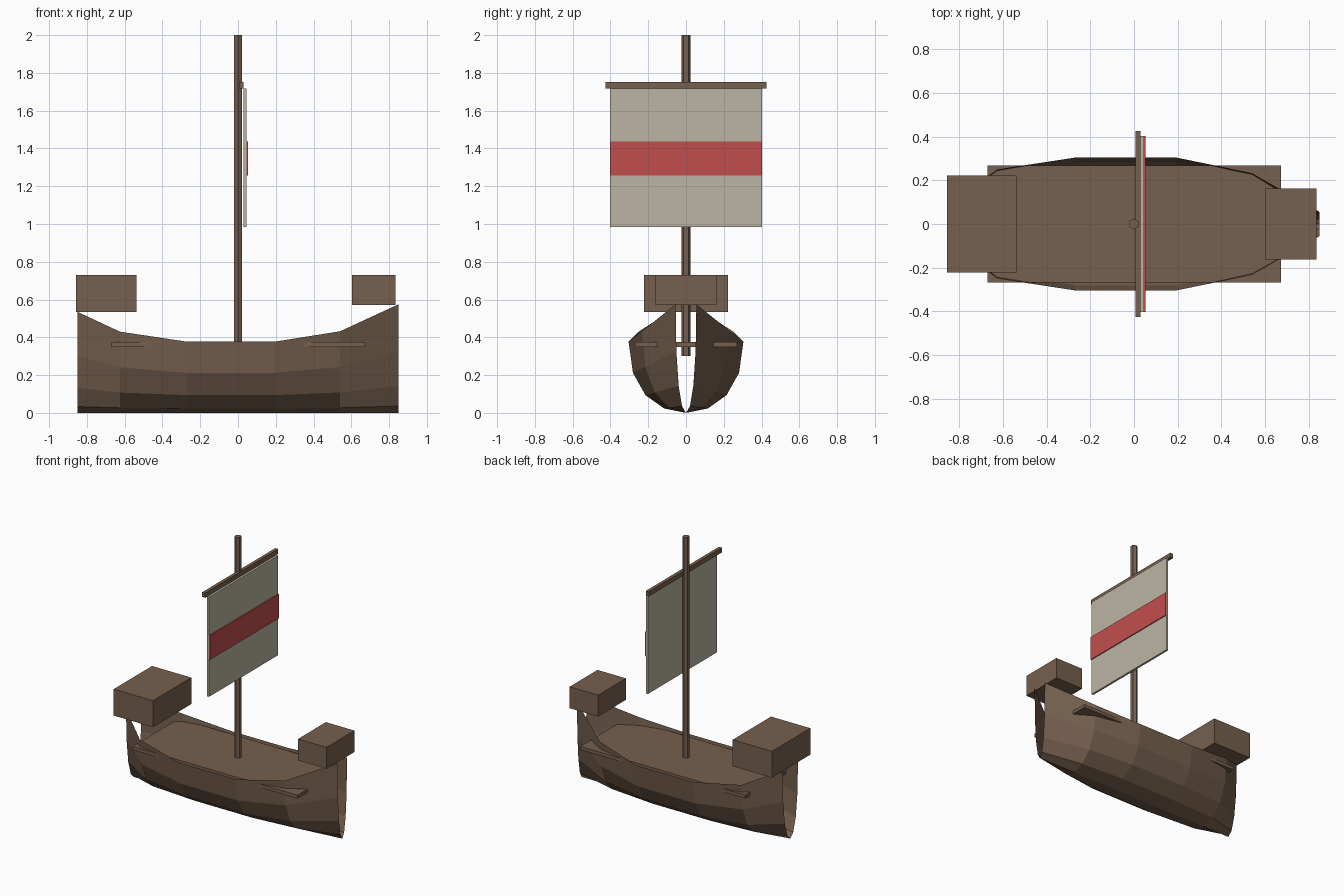
import bpy
import bmesh
from math import sin, pi

if "Cube" in bpy.data.objects:
    bpy.data.objects.remove(bpy.data.objects["Cube"], do_unlink=True)


def material(name, rgb):
    mat = bpy.data.materials.new(name)
    mat.use_nodes = True
    colour = (*rgb, 1.0)
    mat.diffuse_color = colour
    mat.node_tree.nodes["Principled BSDF"].inputs["Base Color"].default_value = colour
    return mat


wood = material("brown wood", (0.18, 0.117, 0.077))
canvas = material("cream canvas", (0.50, 0.46, 0.365))
red = material("red cloth", (0.54, 0.076, 0.074))


def finish(bm, name, mat):
    mesh = bpy.data.meshes.new(name)
    bm.to_mesh(mesh)
    bm.free()
    mesh.materials.append(mat)
    obj = bpy.data.objects.new(name, mesh)
    bpy.context.collection.objects.link(obj)
    return obj


def box(name, x, y_half, z, mat):
    """Box across the beam, from x[0] to x[1] and z[0] to z[1]."""
    bm = bmesh.new()
    bmesh.ops.create_cube(bm, size=1)
    for v in bm.verts:
        v.co = (x[v.co.x > 0], y_half * (1 if v.co.y > 0 else -1), z[v.co.z > 0])
    return finish(bm, name, mat)


# Hull: open shell lofted through rounded sections (x, half beam, rail height)
stations = [(-0.85, 0.09, 0.535), (-0.625, 0.25, 0.43), (-0.27, 0.304, 0.377),
            (0.195, 0.304, 0.377), (0.54, 0.233, 0.432), (0.85, 0.055, 0.575)]
STEPS = 4
bm = bmesh.new()
rings = []
for x, beam, height in stations:
    ts = [k / STEPS for k in range(-STEPS, STEPS + 1)]
    rings.append([bm.verts.new((x, beam * sin(t * pi / 2), height * t * t)) for t in ts])
for a, b in zip(rings, rings[1:]):
    for k in range(2 * STEPS):
        bm.faces.new((a[k], a[k + 1], b[k + 1], b[k]))
bm.normal_update()
if sum(f.normal.z for f in bm.faces) > 0:
    bmesh.ops.reverse_faces(bm, faces=bm.faces[:])
finish(bm, "hull", wood)

# Deck and raised platforms
box("deck", (-0.67, 0.673), 0.269, (0.35, 0.375), wood)
box("stern_castle", (-0.857, -0.537), 0.223, (0.535, 0.73), wood)
box("bow_castle", (0.603, 0.835), 0.162, (0.572, 0.73), wood)

# Mast
bpy.ops.mesh.primitive_cylinder_add(vertices=6, radius=0.025, depth=1.7,
                                    location=(0, 0, 1.15))
mast = bpy.context.object
mast.name = "mast"
mast.data.materials.append(wood)

# Rigging: yard, sail and painted band
box("yard", (0.006, 0.03), 0.425, (1.717, 1.752), wood)
box("sail", (0.03, 0.046), 0.402, (0.983, 1.717), canvas)
box("sail_stripe", (0.045, 0.053), 0.402, (1.257, 1.436), red)
